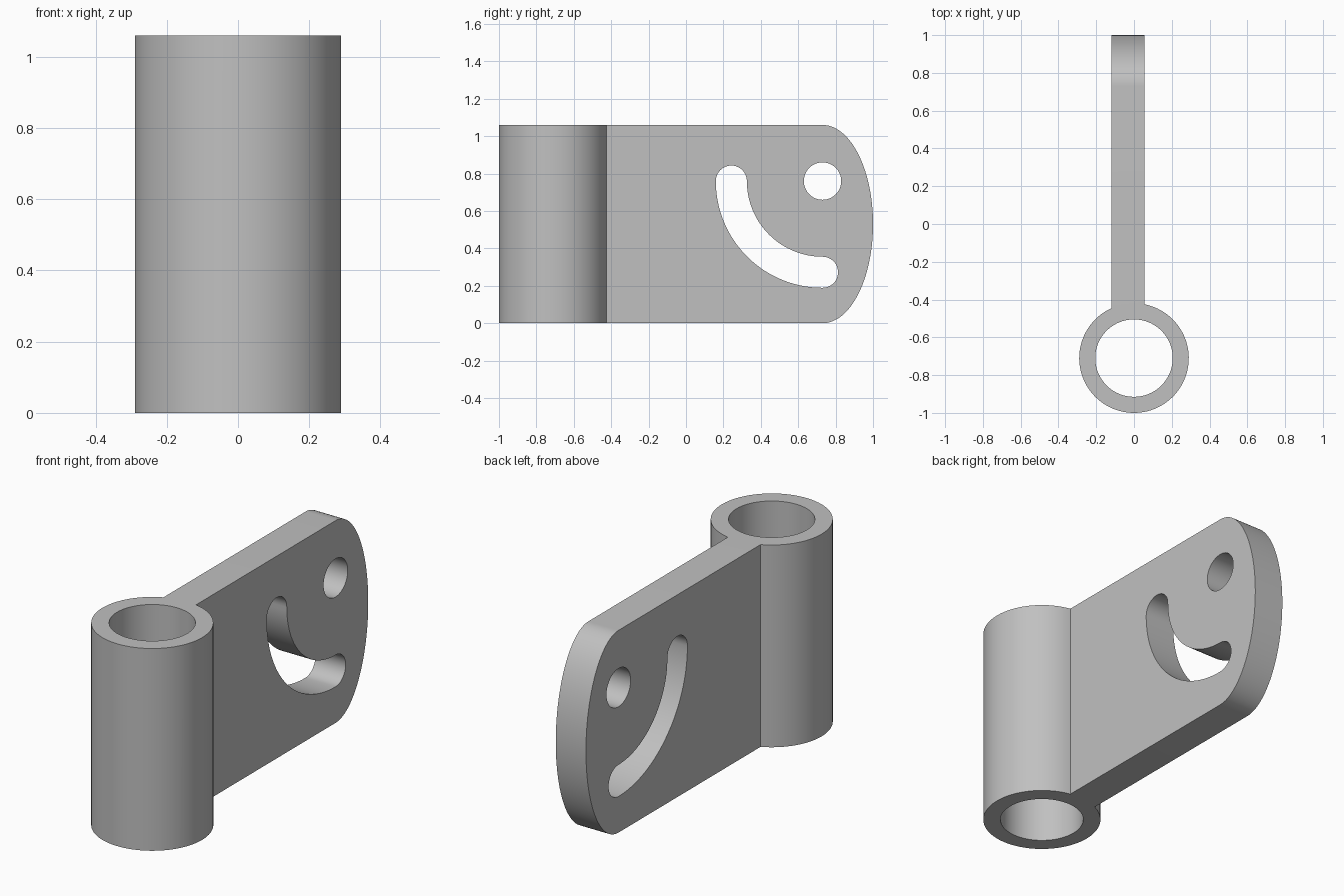
import bpy
import bmesh
from math import cos, sin, pi, sqrt, atan2
from mathutils import Matrix

cube = bpy.data.objects.get("Cube")
if cube:
    bpy.data.objects.remove(cube, do_unlink=True)

HEIGHT = 1.06
TUBE_Y, TUBE_R, BORE_R = -0.71, 0.29, 0.205
PLATE_LEFT, PLATE_RIGHT = 0.055, -0.12
PIVOT = (0.73, 0.76)
SLOT_R, SLOT_HALF = 0.4875, 0.083


def arc(centre, rx, ry, start, end, steps):
    """Points along an elliptical arc, both ends included."""
    angles = [start + (end - start) * i / steps for i in range(steps + 1)]
    return [(centre[0] + rx * cos(a), centre[1] + ry * sin(a)) for a in angles]


def circle(centre, radius, steps):
    return arc(centre, radius, radius, 0, 2 * pi, steps)[:-1]


def prism(name, loops, half_depth, matrix):
    """Extrude a flat profile; inner loops become holes."""
    curve = bpy.data.curves.new(name + "_profile", 'CURVE')
    curve.dimensions = '2D'
    curve.fill_mode = 'BOTH'
    curve.extrude = half_depth
    for loop in loops:
        spline = curve.splines.new('POLY')
        spline.points.add(len(loop) - 1)
        for point, (u, v) in zip(spline.points, loop):
            point.co = (u, v, 0, 1)
        spline.use_cyclic_u = True
    temp = bpy.data.objects.new(name + "_temp", curve)
    bpy.context.collection.objects.link(temp)
    bpy.context.view_layer.update()
    graph = bpy.context.evaluated_depsgraph_get()
    mesh = bpy.data.meshes.new_from_object(temp.evaluated_get(graph))
    bpy.data.objects.remove(temp, do_unlink=True)
    bpy.data.curves.remove(curve)
    bm = bmesh.new()
    bm.from_mesh(mesh)
    bmesh.ops.remove_doubles(bm, verts=bm.verts, dist=1e-5)
    bm.transform(matrix)
    bmesh.ops.recalc_face_normals(bm, faces=bm.faces)
    bm.to_mesh(mesh)
    bm.free()
    mesh.materials.clear()
    obj = bpy.data.objects.new(name, mesh)
    bpy.context.collection.objects.link(obj)
    return obj


# Plan profile: round sleeve with the offset plate growing from its back
tube = (0, TUBE_Y)
left_angle = atan2(sqrt(TUBE_R**2 - PLATE_LEFT**2), PLATE_LEFT)
right_angle = atan2(sqrt(TUBE_R**2 - PLATE_RIGHT**2), PLATE_RIGHT)
plan = arc(tube, TUBE_R, TUBE_R, right_angle, left_angle + 2 * pi, 88)
plan += [(PLATE_LEFT, 1.1), (PLATE_RIGHT, 1.1)]
bracket = prism("hinge_bracket", [plan, circle(tube, BORE_R, 80)], HEIGHT,
                Matrix.Translation((0, 0, HEIGHT / 2)))

# Side profile: elliptical end, pivot hole and quarter-circle slot
mid = HEIGHT / 2
side = [(-1.2, HEIGHT), (-1.2, 0)]
side += arc((0.73, mid), 0.27, mid, -pi / 2, pi / 2, 56)
outer, inner = SLOT_R + SLOT_HALF, SLOT_R - SLOT_HALF
slot = arc(PIVOT, outer, outer, pi, 1.5 * pi, 36)
slot += arc((PIVOT[0], PIVOT[1] - SLOT_R), SLOT_HALF, SLOT_HALF,
            -pi / 2, pi / 2, 20)[1:]
slot += arc(PIVOT, inner, inner, 1.5 * pi, pi, 36)[1:]
slot += arc((PIVOT[0] - SLOT_R, PIVOT[1]), SLOT_HALF, SLOT_HALF, 0, pi, 20)[1:-1]
to_side = Matrix(((0, 0, 1, 0), (1, 0, 0, 0), (0, 1, 0, 0), (0, 0, 0, 1)))
cutter = prism("side_cutter", [side, circle(PIVOT, 0.1, 48), slot], 0.5, to_side)
cutter.hide_render = True

# Keep only what both profiles share
trim = bracket.modifiers.new("trim", 'BOOLEAN')
trim.operation = 'INTERSECT'
trim.solver = 'EXACT'
trim.object = cutter
for other in bpy.context.selected_objects:
    other.select_set(False)
bpy.context.view_layer.objects.active = bracket
bracket.select_set(True)
bpy.ops.object.modifier_apply(modifier=trim.name)
bpy.data.objects.remove(cutter, do_unlink=True)

# Plain grey metal
grey = bpy.data.materials.new("light_grey")
grey.use_nodes = True
colour = (0.53, 0.53, 0.53, 1)
grey.diffuse_color = colour
grey.node_tree.nodes["Principled BSDF"].inputs["Base Color"].default_value = colour
bracket.data.materials.clear()
bracket.data.materials.append(grey)
bpy.ops.object.shade_smooth_by_angle(angle=pi / 6)
